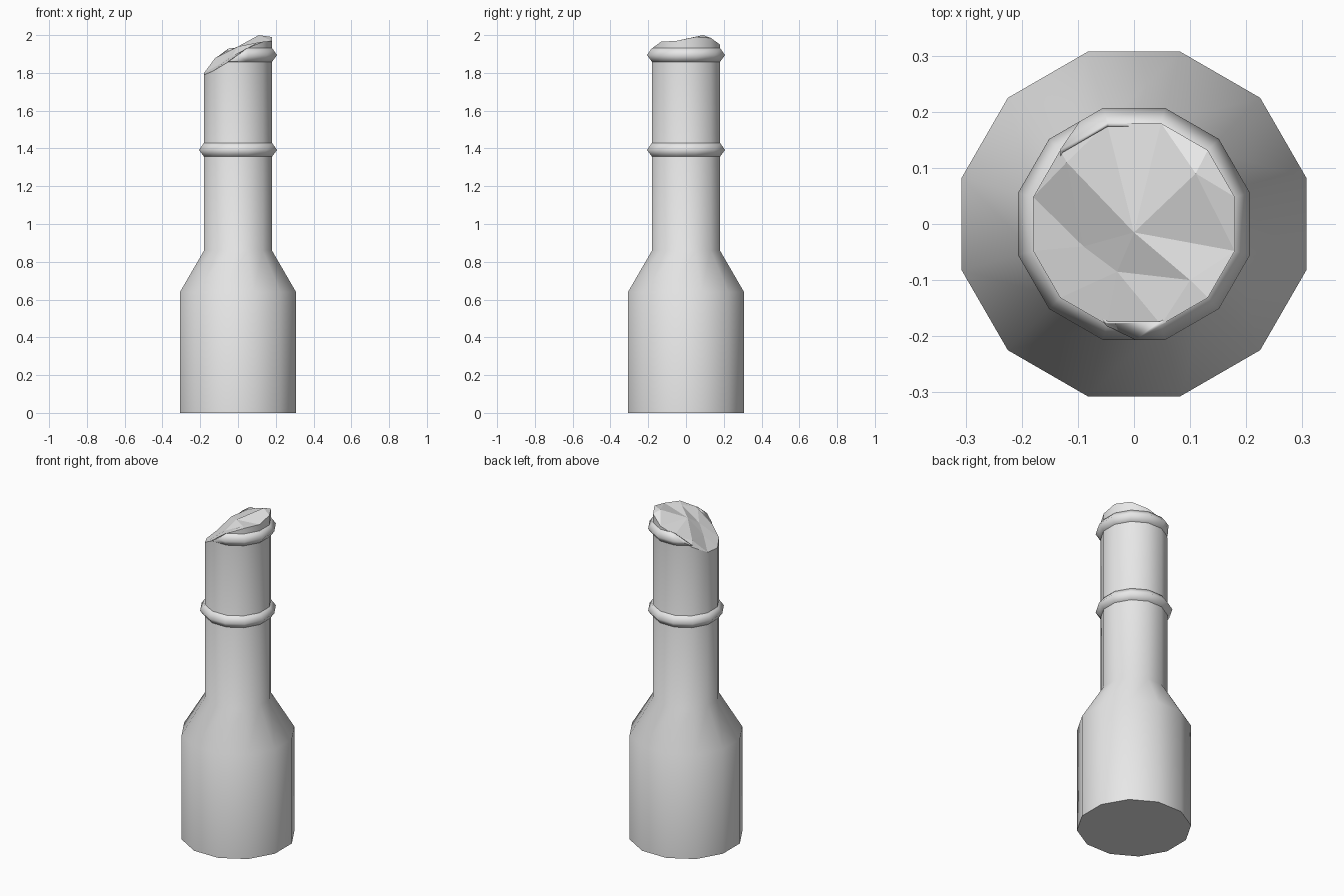
import bpy, bmesh, math
from mathutils import Vector
from mathutils.geometry import delaunay_2d_cdt

SIDES = 12

cube = bpy.data.objects.get("Cube")
if cube:
    bpy.data.objects.remove(cube, do_unlink=True)

stone = bpy.data.materials.new("grey_stone")
stone.use_nodes = True
grey = (0.8, 0.8, 0.8, 1.0)
stone.diffuse_color = grey
stone.node_tree.nodes["Principled BSDF"].inputs["Base Color"].default_value = grey


def loop(bm, radius, heights):
    """One twelve-sided loop; heights is a single level or one level per corner."""
    if not isinstance(heights, list):
        heights = [heights] * SIDES
    corners = [math.radians(15 + 30 * k) for k in range(SIDES)]
    return [bm.verts.new((radius * math.cos(a), radius * math.sin(a), z))
            for a, z in zip(corners, heights)]


def bridge(bm, low, high):
    for k in range(SIDES):
        n = (k + 1) % SIDES
        bm.faces.new((low[k], low[n], high[n], high[k]))


def finish(bm, name, angle):
    bmesh.ops.recalc_face_normals(bm, faces=bm.faces[:])
    mesh = bpy.data.meshes.new(name)
    bm.to_mesh(mesh)
    bm.free()
    mesh.materials.append(stone)
    obj = bpy.data.objects.new(name, mesh)
    bpy.context.collection.objects.link(obj)
    bpy.ops.object.select_all(action='DESELECT')
    obj.select_set(True)
    bpy.context.view_layer.objects.active = obj
    bpy.ops.object.shade_smooth_by_angle(angle=math.radians(angle))
    return obj


# Column: wide base, sloped shoulder, neck ending in a jagged rim
bm = bmesh.new()
rim_heights = [1.99, 1.985, 1.95, 1.92, 1.85, 1.80,
               1.79, 1.81, 1.86, 1.93, 1.965, 1.97]
profile = [(0.318, 0), (0.318, 0.64), (0.186, 0.86), (0.186, rim_heights)]
loops = [loop(bm, r, z) for r, z in profile]
for low, high in zip(loops, loops[1:]):
    bridge(bm, low, high)
bm.faces.new(loops[0][::-1])

# Broken top: facets spanning the rim and a few inner points
inner = [(0, -0.015, 1.94), (-0.09, -0.04, 1.85), (-0.03, -0.085, 1.89),
         (0.1, -0.1, 1.96), (0.11, 0.09, 2.0), (-0.12, 0.11, 1.88)]
points = loops[-1] + [bm.verts.new(p) for p in inner]
result = delaunay_2d_cdt([v.co.xy for v in points], [], [], 0, 1e-5)
facets, origins = result[2], result[3]
for facet in facets:
    bm.faces.new([points[origins[i][0]] for i in facet])
column = finish(bm, "column", 40)
for face in column.data.polygons:
    if face.center.z > 1.75:
        face.use_smooth = False


# Collars: pointed bands around the neck
def collar(name, z, broken=False):
    bm = bmesh.new()
    bands = [loop(bm, r, z + dz) for r, dz in
             [(0.18, -0.037), (0.187, -0.035), (0.214, 0), (0.187, 0.037), (0.18, 0.038)]]
    for low, high in zip(bands, bands[1:] + bands[:1]):
        bridge(bm, low, high)
    if broken:
        # The fracture slices the collar away on the low side
        cut = bmesh.ops.bisect_plane(
            bm, geom=bm.verts[:] + bm.edges[:] + bm.faces[:],
            plane_co=Vector((-0.05, -0.18, 1.86)),
            plane_no=Vector((-0.74, -0.19, 1)), clear_outer=True)
        edges = [e for e in cut["geom_cut"] if isinstance(e, bmesh.types.BMEdge)]
        bmesh.ops.holes_fill(bm, edges=edges, sides=0)
    return finish(bm, name, 100)


collar("middle_collar", 1.392)
collar("broken_top_collar", 1.894, broken=True)
